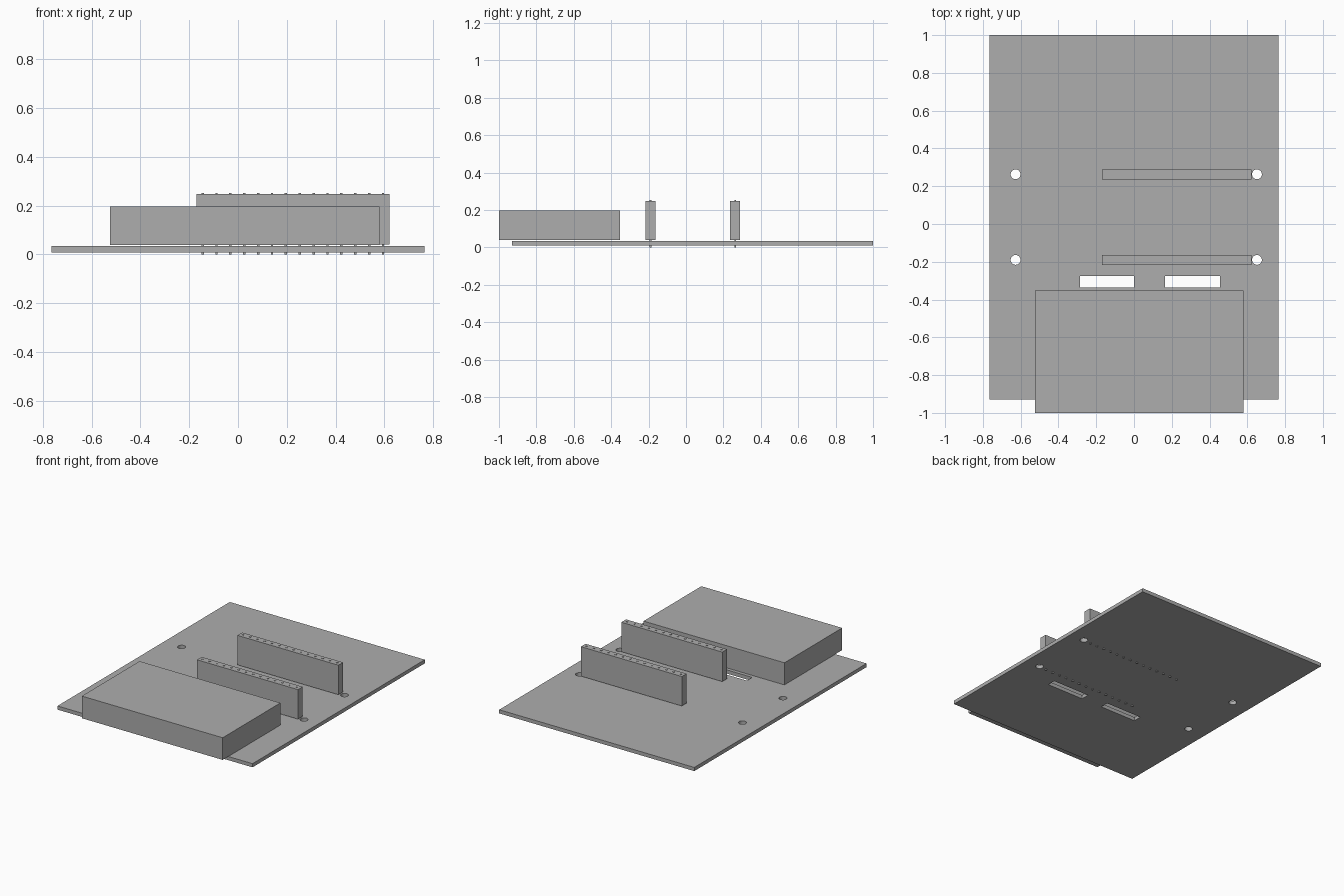
import bpy

cube = bpy.data.objects.get("Cube")
if cube:
    bpy.data.objects.remove(cube, do_unlink=True)

grey = bpy.data.materials.new("plain_grey")
grey.use_nodes = True
COLOUR = (0.42, 0.42, 0.42, 1)
grey.diffuse_color = COLOUR
grey.node_tree.nodes["Principled BSDF"].inputs["Base Color"].default_value = COLOUR


def box(name, x, y, z):
    """Box spanning the given (min, max) ranges."""
    spans = (x, y, z)
    bpy.ops.mesh.primitive_cube_add(size=1, location=[(a + b) / 2 for a, b in spans])
    obj = bpy.context.object
    obj.name = name
    obj.scale = [b - a for a, b in spans]
    bpy.ops.object.transform_apply(location=False, rotation=False, scale=True)
    obj.data.materials.append(grey)
    return obj


def cut(target, cutter):
    """Subtract the cutter and discard it."""
    mod = target.modifiers.new("cut", "BOOLEAN")
    mod.operation = "DIFFERENCE"
    mod.solver = "EXACT"
    mod.object = cutter
    bpy.context.view_layer.objects.active = target
    bpy.ops.object.modifier_apply(modifier=mod.name)
    bpy.data.objects.remove(cutter, do_unlink=True)


ROWS = {"front": -0.19, "back": 0.263}

# Circuit board with two slots and four mounting holes
board = box("board", (-0.765, 0.765), (-0.93, 1), (0.009, 0.035))
for x in ((-0.285, 0.0), (0.165, 0.455)):
    cut(board, box("slot_cutter", x, (-0.335, -0.275), (-0.1, 0.1)))
for y in ROWS.values():
    for x in (-0.627, 0.651):
        bpy.ops.mesh.primitive_cylinder_add(vertices=32, radius=0.026, depth=0.2, location=(x, y, 0))
        hole = bpy.context.object
        hole.data.materials.append(grey)
        cut(board, hole)

# Module block overhanging the front edge
box("module_block", (-0.525, 0.58), (-1, -0.353), (0.039, 0.196))

# Socket strips with pins running through the board
for side, y in ROWS.items():
    box(side + "_socket_strip", (-0.17, 0.622), (y - 0.0265, y + 0.0265), (0.04, 0.249))
    pin = box(side + "_socket_pins", (-0.15, -0.14), (y - 0.005, y + 0.005), (0, 0.252))
    array = pin.modifiers.new("row", "ARRAY")
    array.count = 14
    array.use_relative_offset = False
    array.use_constant_offset = True
    array.constant_offset_displace = (0.0569, 0, 0)
